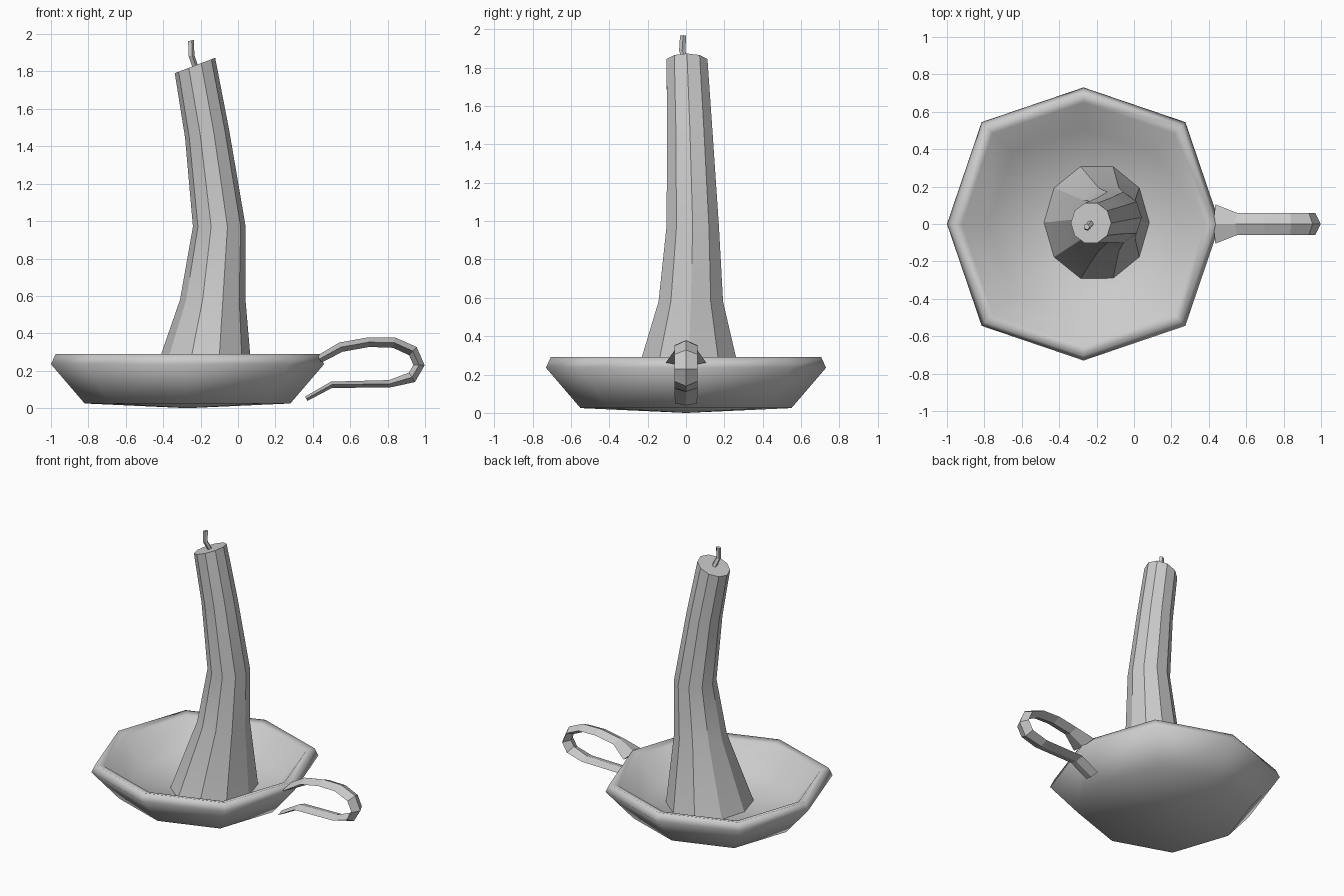
import bpy, bmesh
from math import sin, cos, pi, radians
from mathutils import Vector

if "Cube" in bpy.data.objects:
    bpy.data.objects.remove(bpy.data.objects["Cube"])


def loft(name, rings, smooth_angle=0, cap_start=True):
    """Skin a list of equal-sized vertex rings and cap the ends."""
    bm = bmesh.new()
    loops = [[bm.verts.new(p) for p in ring] for ring in rings]
    n = len(rings[0])
    for a, b in zip(loops, loops[1:]):
        for i in range(n):
            j = (i + 1) % n
            bm.faces.new((a[i], a[j], b[j], b[i]))
    if cap_start:
        bm.faces.new(loops[0][::-1])
    bm.faces.new(loops[-1])
    bmesh.ops.recalc_face_normals(bm, faces=bm.faces)
    for f in bm.faces:
        f.smooth = smooth_angle > 0
    for e in bm.edges:
        e.smooth = e.calc_face_angle(pi) < radians(smooth_angle)
    me = bpy.data.meshes.new(name)
    bm.to_mesh(me)
    bm.free()
    ob = bpy.data.objects.new(name, me)
    bpy.context.collection.objects.link(ob)
    return ob


def ring(centre, r, sides, slope=0.0, diagonal=1.0, stretch=1.0):
    """Horizontal ring; slope lifts its +x side, diagonal scales odd corners."""
    out = []
    for i in range(sides):
        a = 2 * pi * i / sides
        k = r * (diagonal if i % 2 else 1)
        x, y = k * cos(a), k * sin(a) * stretch
        out.append(Vector(centre) + Vector((x, y, x * slope)))
    return out


# dish: eight-sided, shallow, smooth, with a thick rim
dish_profile = [(0.004, 0), (0.55, 0.025), (0.73, 0.235), (0.705, 0.29),
                (0.65, 0.275), (0.51, 0.10), (0.004, 0.075)]
loft("dish", [ring((-0.27, 0, z), r, 8, diagonal=1.055)
              for r, z in dish_profile], smooth_angle=180)

# candle: leaning ten-sided shaft with a flared foot: x, y, z, radius, slope, y stretch
candle_rings = [(-0.20, 0.008, 0.08, 0.283, 0, 1.12),
                (-0.135, 0.025, 0.58, 0.175, 0, 1.01),
                (-0.10, 0.035, 0.97, 0.141, 0, 1.02),
                (-0.165, 0.02, 1.465, 0.118, 0.17, 1.05),
                (-0.23, 0.005, 1.832, 0.108, 0.38, 1.04)]
loft("candle", [ring((x, y, z), r, 10, s, stretch=k)
                for x, y, z, r, s, k in candle_rings],
     smooth_angle=25, cap_start=False)

# wick: bent twig
wick_rings = [(-0.225, 0.01, 1.81), (-0.25, -0.02, 1.885), (-0.253, -0.015, 1.965)]
loft("wick", [ring(p, 0.017, 5, 0.2) for p in wick_rings])

# handle: flat strap curled under in the xz plane: x, z, half width, half thickness
path = [(0.435, 0.262, 0.105, 0.022), (0.55, 0.326, 0.06, 0.026),
        (0.70, 0.353, 0.06, 0.026), (0.835, 0.35, 0.06, 0.028),
        (0.935, 0.305, 0.06, 0.03), (0.968, 0.23, 0.06, 0.03),
        (0.93, 0.165, 0.06, 0.03), (0.81, 0.13, 0.06, 0.02),
        (0.50, 0.125, 0.06, 0.017), (0.365, 0.05, 0.058, 0.013)]
pts = [Vector((x, 0, z)) for x, z, w, t in path]
sections = []
for i, (x, z, w, t) in enumerate(path):
    d = (pts[min(i + 1, len(pts) - 1)] - pts[max(i - 1, 0)]).normalized()
    out = Vector((-d.z, 0, d.x)) * t
    side = Vector((0, w, 0))
    sections.append([pts[i] + side, pts[i] + out,
                     pts[i] - side, pts[i] - out])
loft("handle", sections)
